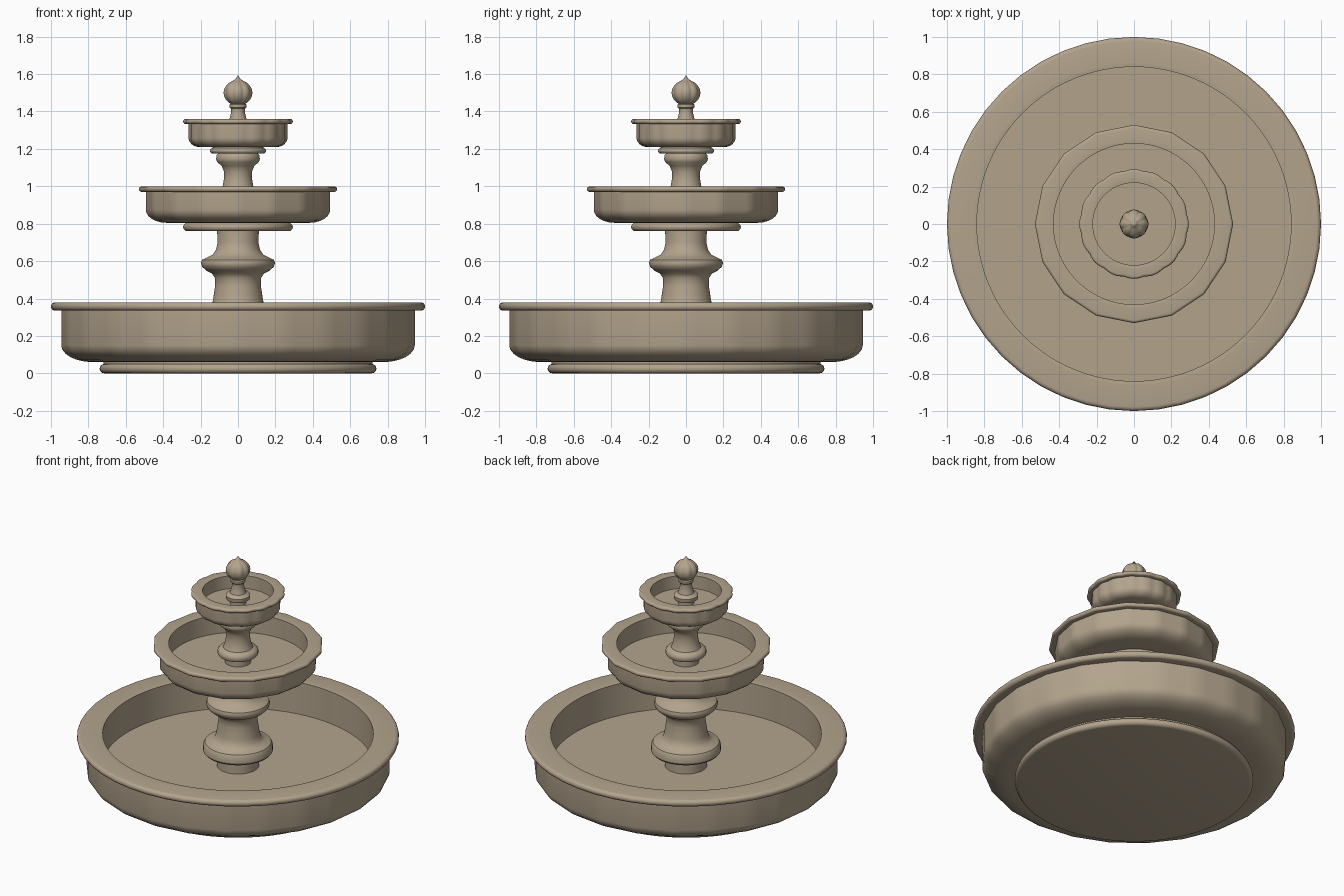
import bpy, bmesh, math

cube = bpy.data.objects.get("Cube")
if cube:
    bpy.data.objects.remove(cube)

stone = bpy.data.materials.new("warm_stone")
stone.use_nodes = True
colour = (0.45, 0.37, 0.265, 1)
stone.diffuse_color = colour
stone.node_tree.nodes["Principled BSDF"].inputs["Base Color"].default_value = colour


def facet(n):
    """Radius factor that turns a circle into an n-sided polygon."""
    step = 2 * math.pi / n
    return lambda a: math.cos(step / 2) / math.cos(a % step - step / 2)


def flute(n, depth):
    """Radius factor that gives n rounded lobes."""
    return lambda a: 1 - depth * (1 - abs(math.cos(n * a / 2)))


def lathe(name, profile, shape=None, segments=96):
    """Spin (radius, height) points round z, shaping the radius by angle."""
    bm = bmesh.new()
    rings = []
    for r, z in profile:
        if r == 0:
            rings.append([bm.verts.new((0, 0, z))] * segments)
            continue
        ring = []
        for i in range(segments):
            a = 2 * math.pi * i / segments
            k = r * (shape(a) if shape else 1)
            ring.append(bm.verts.new((k * math.cos(a), k * math.sin(a), z)))
        rings.append(ring)
    for low, high in zip(rings, rings[1:]):
        for i in range(segments):
            j = (i + 1) % segments
            corners = dict.fromkeys((low[i], low[j], high[j], high[i]))
            if len(corners) > 2:
                bm.faces.new(list(corners))
    bmesh.ops.recalc_face_normals(bm, faces=bm.faces)
    mesh = bpy.data.meshes.new(name)
    bm.to_mesh(mesh)
    bm.free()
    mesh.materials.append(stone)
    obj = bpy.data.objects.new(name, mesh)
    bpy.context.collection.objects.link(obj)
    bpy.ops.object.select_all(action="DESELECT")
    obj.select_set(True)
    bpy.context.view_layer.objects.active = obj
    bpy.ops.object.shade_smooth_by_angle(angle=math.radians(40))


def half_round(radius, bottom, top):
    """Points of a rounded edge, from bottom to top."""
    h = (top - bottom) / 2
    angles = [math.pi * (k / 8 - 0.5) for k in range(9)]
    return [(radius - h + h * math.cos(t), bottom + h + h * math.sin(t)) for t in angles]


def disc(name, radius, bottom, top):
    """Flat disc with a rounded edge."""
    lathe(name, [(0, bottom)] + half_round(radius, bottom, top) + [(0, top)])


def bowl(name, body, rim, inner, floor, bottom, lip, top, curve, shape, rim_shape):
    """Basin: rounded outer wall, rolled rim and flat floor."""
    wide, tall = curve
    outside = [(body - wide + wide * math.sin(t), bottom + tall - tall * math.cos(t))
               for t in [math.pi / 2 * k / 6 for k in range(7)]]
    lathe(name + "_wall", [(0, bottom)] + outside + [(body, lip + 0.005), (inner + 0.01, lip + 0.005)], shape)
    lathe(name + "_rim", [(inner + 0.02, lip)] + half_round(rim, lip, top) + [(inner + 0.02, top)], rim_shape)
    lathe(name + "_basin", [(inner + 0.025, top), (inner, top - 0.002), (inner, floor), (0, floor)])


# Basins, from the ground up
disc("foot_plate", 0.74, 0, 0.05)
lathe("foot_neck", [(0.72, 0.04), (0.72, 0.07)])
bowl("lower_bowl", 0.945, 1.0, 0.84, 0.16, 0.06, 0.335, 0.38, (0.17, 0.09), facet(24), facet(48))
disc("middle_collar", 0.293, 0.76, 0.805)
bowl("middle_bowl", 0.493, 0.53, 0.43, 0.87, 0.805, 0.97, 1.0, (0.11, 0.07), facet(16), facet(16))
disc("upper_collar", 0.15, 1.175, 1.205)
lathe("upper_neck", [(0.135, 1.195), (0.135, 1.22)])
bowl("upper_bowl", 0.265, 0.293, 0.22, 1.27, 1.21, 1.333, 1.36, (0.06, 0.05), flute(16, 0.025), flute(16, 0.025))

# Turned columns, each standing on a recessed foot
lathe("lower_column", [
    (0.13, 0.16), (0.13, 0.255), (0.205, 0.255), (0.216, 0.268), (0.216, 0.305), (0.205, 0.325),
    (0.165, 0.337), (0.143, 0.355), (0.134, 0.39), (0.122, 0.47), (0.123, 0.51), (0.14, 0.535),
    (0.17, 0.55), (0.192, 0.57), (0.198, 0.59), (0.192, 0.607), (0.165, 0.62), (0.135, 0.635),
    (0.118, 0.66), (0.109, 0.7), (0.112, 0.77)])
lathe("upper_column", [
    (0.08, 0.87), (0.08, 0.922), (0.12, 0.922), (0.126, 0.932), (0.126, 0.953), (0.115, 0.967),
    (0.092, 0.975), (0.082, 1.0), (0.075, 1.04), (0.075, 1.08), (0.088, 1.11), (0.112, 1.13),
    (0.117, 1.145), (0.115, 1.165), (0.1, 1.185)])

# Finial with its stem
lathe("finial_stem", [
    (0.05, 1.27), (0.05, 1.305), (0.073, 1.305), (0.076, 1.312), (0.076, 1.33), (0.066, 1.34),
    (0.05, 1.347), (0.044, 1.365), (0.036, 1.4), (0.038, 1.415), (0.046, 1.422),
    (0.046, 1.437), (0.035, 1.445), (0, 1.445)])
ball = [(0.077 * math.sin(t), 1.5 - 0.068 * math.cos(t))
        for t in [math.pi * k / 14 for k in range(13)]]
lathe("finial_ball", ball + [(0.014, 1.572), (0, 1.594)], flute(8, 0.09))
